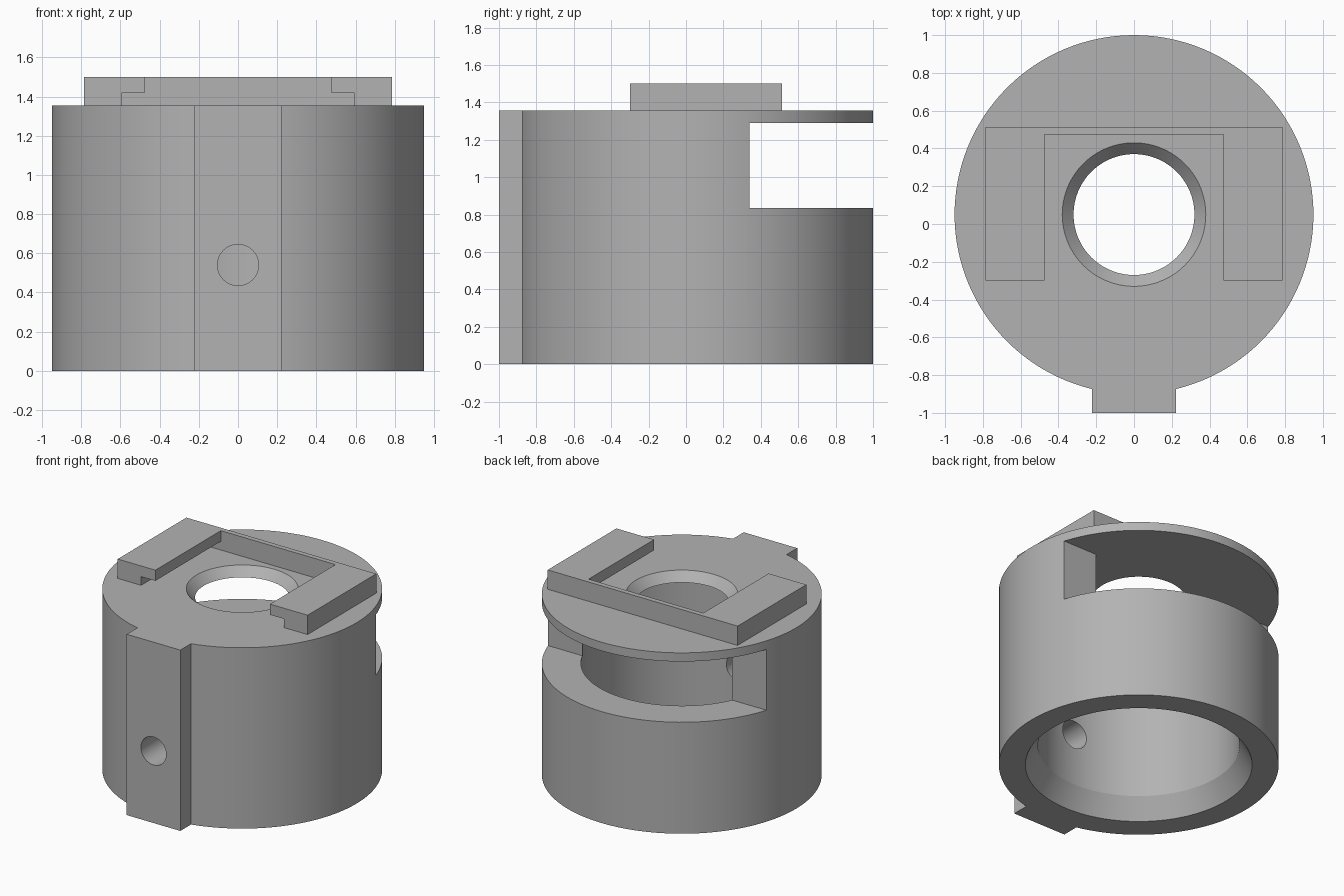
import bpy
import bmesh
from math import cos, sin, tau, radians
from mathutils import Matrix

if "Cube" in bpy.data.objects:
    bpy.data.objects.remove(bpy.data.objects["Cube"], do_unlink=True)

CY = 0.05          # y of the cylinder axis
TOP = 1.355        # top of the body
CEILING = 1.29     # underside of the top plate
SIDES = 128

grey = bpy.data.materials.new("plain_grey")
grey.use_nodes = True
grey.diffuse_color = (0.45, 0.45, 0.45, 1)
grey.node_tree.nodes["Principled BSDF"].inputs["Base Color"].default_value = (0.45, 0.45, 0.45, 1)


def add_object(name, bm):
    bmesh.ops.recalc_face_normals(bm, faces=bm.faces)
    mesh = bpy.data.meshes.new(name)
    bm.to_mesh(mesh)
    bm.free()
    mesh.materials.append(grey)
    obj = bpy.data.objects.new(name, mesh)
    bpy.context.collection.objects.link(obj)
    return obj


def prism(name, outline, axis, start, end):
    """Extrude a 2D outline along y (outline in x, z) or z (outline in x, y)."""
    bm = bmesh.new()

    def place(p, d):
        return (p[0], d, p[1]) if axis == "y" else (p[0], p[1], d)

    rings = [[bm.verts.new(place(p, d)) for p in outline] for d in (start, end)]
    count = len(outline)
    for i in range(count):
        j = (i + 1) % count
        bm.faces.new((rings[0][i], rings[0][j], rings[1][j], rings[1][i]))
    for ring in rings:
        bm.faces.new(ring)
    return add_object(name, bm)


def rectangle(half_width, low, high):
    return [(-half_width, low), (half_width, low), (half_width, high), (-half_width, high)]


def lathe(name, profile):
    """Revolve a closed (radius, z) profile around the body axis."""
    bm = bmesh.new()
    rings = [[bm.verts.new((r * cos(tau * i / SIDES), CY + r * sin(tau * i / SIDES), z))
              for i in range(SIDES)] for r, z in profile]
    for k, ring in enumerate(rings):
        above = rings[(k + 1) % len(rings)]
        for i in range(SIDES):
            j = (i + 1) % SIDES
            bm.faces.new((ring[i], ring[j], above[j], above[i]))
    return add_object(name, bm)


def combine(target, tool, operation):
    mod = target.modifiers.new(tool.name, "BOOLEAN")
    mod.operation = operation
    mod.solver = "EXACT"
    mod.object = tool
    bpy.context.view_layer.objects.active = target
    bpy.ops.object.modifier_apply(modifier=mod.name)
    bpy.data.objects.remove(tool, do_unlink=True)


# Hollow body: flared mouth below, thin top plate with a countersunk hole
body = lathe("body", [(0.77, 0), (0.95, 0), (0.95, TOP), (0.38, TOP),
                      (0.32, CEILING), (0.685, CEILING), (0.685, 0.15)])

# Raised key down the front
combine(body, prism("key", rectangle(0.222, -1.0, -0.8), "z", 0, TOP), "UNION")

# Wide slot across the back
combine(body, prism("slot", rectangle(1.2, 0.835, CEILING), "y", 0.34, 1.2), "DIFFERENCE")

# Screw hole through the key into the cavity
circle = [(0.105 * cos(tau * i / 48), 0.54 + 0.105 * sin(tau * i / 48)) for i in range(48)]
combine(body, prism("screw_hole", circle, "y", -1.2, -0.3), "DIFFERENCE")

# Open-fronted holder on top, with an undercut channel
holder = prism("top_holder", rectangle(0.787, -0.3, 0.513), "z", TOP, 1.5)
half = [(0.593, 1.3), (0.593, 1.42), (0.475, 1.42), (0.475, 1.6)]
channel = half + [(-x, z) for x, z in reversed(half)]
combine(holder, prism("channel", channel, "y", -0.5, 0.475), "DIFFERENCE")

# Smooth curved walls, crisp edges
for obj in (body, holder):
    bpy.ops.object.select_all(action="DESELECT")
    obj.select_set(True)
    bpy.context.view_layer.objects.active = obj
    bpy.ops.object.shade_smooth_by_angle(angle=radians(25))
